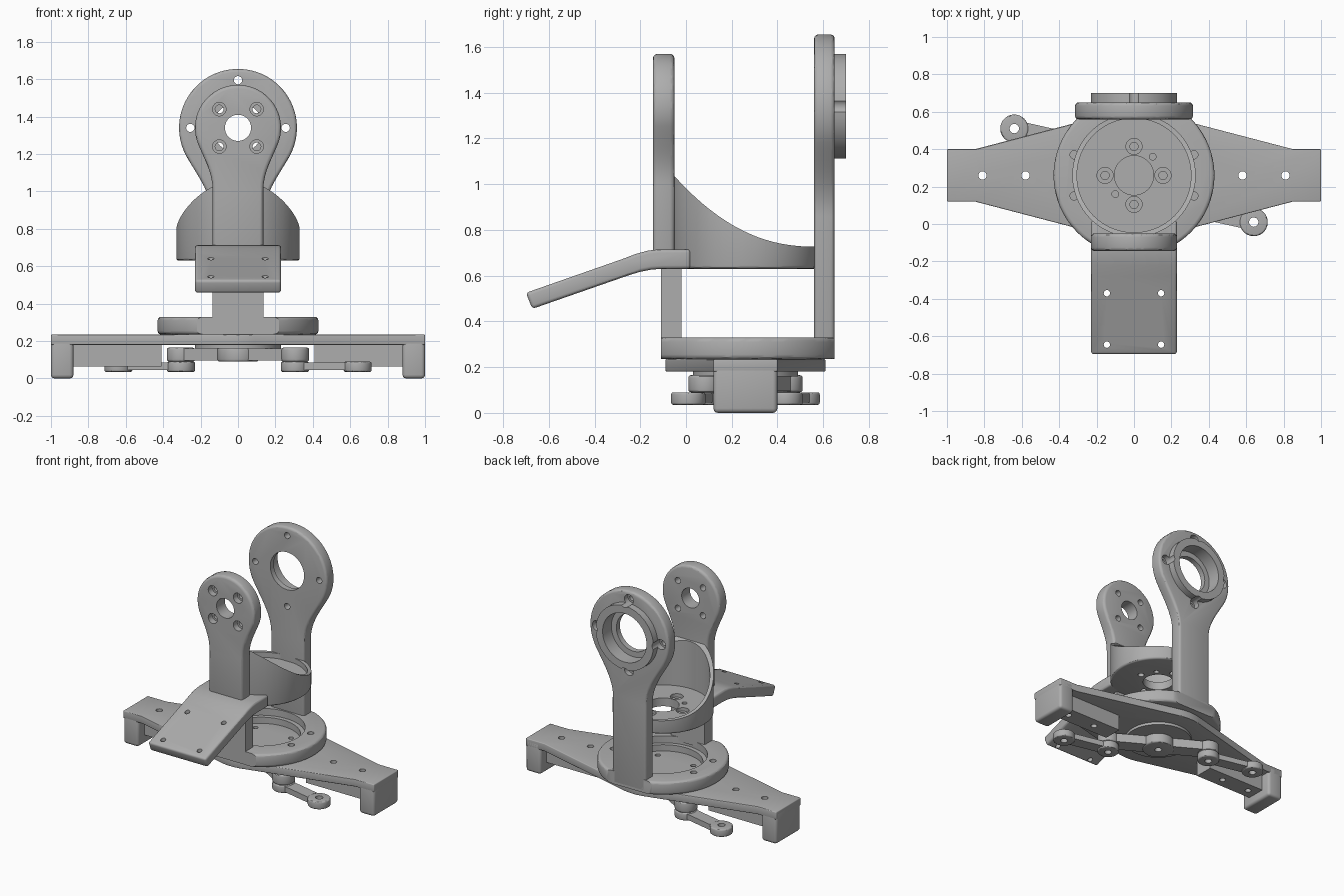
import bpy, bmesh
from math import sin, cos, pi, radians, atan2, hypot
from mathutils import Vector

cube = bpy.data.objects.get("Cube")
if cube:
    bpy.data.objects.remove(cube, do_unlink=True)

grey = bpy.data.materials.new("machined grey")
grey.use_nodes = True
grey.diffuse_color = (0.42, 0.42, 0.42, 1)
grey.node_tree.nodes["Principled BSDF"].inputs["Base Color"].default_value = (0.42, 0.42, 0.42, 1)

CY = 0.26   # turntable axis
HZ = 1.34   # upper bearing axis


def arc(cx, cy, r, a0=0, a1=360, n=64):
    """Points along an arc; a full circle leaves out the repeated end."""
    count = n if a1 - a0 == 360 else n + 1
    return [(cx + r * cos(radians(a0 + (a1 - a0) * i / n)),
             cy + r * sin(radians(a0 + (a1 - a0) * i / n))) for i in range(count)]


def apply(ob, mod):
    bpy.context.view_layer.objects.active = ob
    bpy.ops.object.modifier_apply(modifier=mod.name)


def extrude(name, pts, axis, lo, hi, bevel=0.0):
    """Profile pushed along an axis: X takes (y,z), Y takes (x,z), Z takes (x,y)."""
    place = {"X": lambda a, b, t: (t, a, b),
             "Y": lambda a, b, t: (a, t, b),
             "Z": lambda a, b, t: (a, b, t)}[axis]
    bm = bmesh.new()
    low = [bm.verts.new(place(a, b, lo)) for a, b in pts]
    high = [bm.verts.new(place(a, b, hi)) for a, b in pts]
    bm.faces.new(low)
    bm.faces.new(high)
    for i in range(len(pts)):
        j = (i + 1) % len(pts)
        bm.faces.new((low[i], low[j], high[j], high[i]))
    bmesh.ops.recalc_face_normals(bm, faces=bm.faces)
    mesh = bpy.data.meshes.new(name)
    bm.to_mesh(mesh)
    bm.free()
    mesh.materials.append(grey)
    ob = bpy.data.objects.new(name, mesh)
    bpy.context.collection.objects.link(ob)
    if bevel:
        mod = ob.modifiers.new("rounding", "BEVEL")
        mod.width, mod.segments, mod.angle_limit = bevel, 3, radians(40)
        apply(ob, mod)
    return ob


def combine(ob, other, operation="DIFFERENCE"):
    mod = ob.modifiers.new("combine", "BOOLEAN")
    mod.operation, mod.object, mod.solver = operation, other, "EXACT"
    apply(ob, mod)
    bpy.data.objects.remove(other, do_unlink=True)


def drill(ob, axis, a, b, r, lo, hi, n=24):
    combine(ob, extrude("drill", arc(a, b, r, n=n), axis, lo, hi))


def box(x0, x1, y0, y1):
    return [(x0, y0), (x1, y0), (x1, y1), (x0, y1)]


def paddle(r, half, z0, neck, angle, pull):
    """Straight stem flaring into a round head."""
    a = Vector((half, neck))
    d = Vector((r * cos(radians(angle)), HZ + r * sin(radians(angle))))
    b = a + Vector((0, pull))
    c = d - pull * Vector((-sin(radians(angle)), cos(radians(angle))))
    flare = []
    for i in range(12):
        t = i / 12
        p = (1 - t) ** 3 * a + 3 * t * (1 - t) ** 2 * b + 3 * t * t * (1 - t) * c + t ** 3 * d
        flare.append((p.x, p.y))
    side = [(half, z0)] + flare
    return side + arc(0, HZ, r, angle, 180 - angle) + [(-x, z) for x, z in reversed(side)]


def bar(p, q, w):
    """Rectangle of half-width w running from p to q."""
    p, q = Vector(p), Vector(q)
    n = (q - p).normalized().orthogonal() * w
    return [tuple(v) for v in (p + n, q + n, q - n, p - n)]


# Base plate with tapered arms, end feet and underside ribs
right = [(1, 0.12), (1, 0.4), (0.85, 0.4)]
outline = right + arc(0, CY, 0.35, 75, 105, 16) + [(-0.85, 0.4), (-1, 0.4), (-1, 0.12), (-0.85, 0.12)]
outline += arc(0, CY, 0.35, 255, 285, 16) + [(0.85, 0.12)]
base = extrude("base_plate", outline, "Z", 0.18, 0.235, 0.006)
for s, side in ((1, "left"), (-1, "right")):
    for x in (0.58, 0.81):
        drill(base, "Z", s * x, CY, 0.022, 0.1, 0.3)
    extrude(side + "_foot", box(*sorted((s * 0.88, s)), 0.12, 0.4), "Z", 0, 0.233, 0.02)
    rib = extrude(side + "_rib", box(*sorted((s * 0.41, s * 0.89)), 0.19, 0.33), "Z", 0.065, 0.185)
    for x in (0.58, 0.81):
        drill(rib, "Z", s * x, CY, 0.022, 0, 0.3)
for i in range(4):
    a = pi / 4 + i * pi / 2
    drill(base, "Z", 0.2 * cos(a), CY + 0.2 * sin(a), 0.018, 0.1, 0.3)

# Turntable ring with flats front and back
ring = extrude("turntable_ring", arc(0, CY, 0.43, n=96), "Z", 0.235, 0.33, 0.02)
combine(ring, extrude("front_flat", box(-0.6, 0.6, -0.4, -0.11), "Z", 0.1, 0.5))
combine(ring, extrude("back_flat", box(-0.6, 0.6, 0.65, 0.9), "Z", 0.1, 0.5))
drill(ring, "Z", 0, CY, 0.26, 0.1, 0.5, 64)
drill(ring, "Z", 0, CY, 0.29, 0.28, 0.5, 64)
for sx in (-1, 1):
    for sy in (-1, 1):
        drill(ring, "Z", sx * 0.32, CY + sy * 0.11, 0.022, 0.1, 0.5)

# Hub, steering horn and the two links below the base
extrude("lower_hub", arc(0, CY, 0.23), "Z", 0.16, 0.19)
ends = [(-0.305, 0.435), (0.305, 0.085)]
tips = [(-0.64, 0.51), (0.64, 0.01)]
horn = extrude("steering_horn", bar(*ends, 0.055), "Z", 0.095, 0.16)
for (x, y), r in ((ends[0], 0.075), (ends[1], 0.075), ((0, CY), 0.11)):
    combine(horn, extrude("boss", arc(x, y, r, n=48), "Z", 0.09, 0.165, 0.012), "UNION")
    drill(horn, "Z", x, y, 0.025, 0, 0.3)
for end, tip, name in zip(ends, tips, ("right_link", "left_link")):
    link = extrude(name, bar(end, tip, 0.045), "Z", 0.045, 0.085)
    for x, y in (end, tip):
        combine(link, extrude("boss", arc(x, y, 0.075, n=48), "Z", 0.035, 0.09, 0.01), "UNION")
        drill(link, "Z", x, y, 0.025, 0, 0.2)

# Rear post with bearing housing
rear = extrude("rear_post", paddle(0.315, 0.135, 0.235, 0.86, -30, 0.12), "Y", 0.56, 0.65, 0.018)
collar = extrude("bearing_collar", arc(0, HZ, 0.23), "Y", 0.648, 0.7)
drill(collar, "Y", 0, HZ, 0.175, 0.5, 0.8, 64)
drill(rear, "Y", 0, HZ, 0.175, 0.6, 0.8, 64)
drill(rear, "Y", 0, HZ, 0.135, 0.4, 0.8, 64)
for i in range(4):
    x, z = 0.255 * cos(i * pi / 2), HZ + 0.255 * sin(i * pi / 2)
    drill(rear, "Y", x, z, 0.022, 0.4, 0.8)
    drill(rear, "Y", x, z, 0.036, 0.61, 0.8)
    drill(collar, "Y", x, z, 0.036, 0.4, 0.8)

# Front post below the cradle
extrude("front_lower_post", box(-0.135, 0.135, -0.11, -0.02), "Z", 0.3, 0.64)

# Front paddle with counterbored bolt holes
front = extrude("front_paddle", paddle(0.23, 0.135, 0.64, 1.0, -22, 0.1), "Y", -0.145, -0.05, 0.02)
drill(front, "Y", 0, HZ, 0.07, -0.4, 0.2, 48)
for sx in (-1, 1):
    for sz in (-1, 1):
        drill(front, "Y", sx * 0.1, HZ + sz * 0.1, 0.022, -0.4, 0.2)
        drill(front, "Y", sx * 0.1, HZ + sz * 0.1, 0.036, -0.4, -0.1)

# Cradle: round cup with a swept rim and bored floor
cradle = extrude("cradle", arc(0, CY, 0.33, n=96), "Z", 0.63, 1.2, 0.015)
drill(cradle, "Z", 0, CY, 0.305, 0.69, 1.4, 96)
sweep = [(-0.3, 1.04), (-0.05, 1.035)]
for i in range(1, 21):
    t = i / 20
    sweep.append((-0.05 + 0.61 * t, 0.727 + 0.308 * (1 - t) ** 2.2))
sweep += [(0.9, 0.727), (0.9, 1.5), (-0.3, 1.5)]
combine(cradle, extrude("rim_cut", sweep, "X", -0.6, 0.6))
combine(cradle, extrude("back_cut", box(-0.6, 0.6, 0.561, 0.9), "Z", 0.4, 1.5))
drill(cradle, "Z", 0, CY, 0.105, 0.4, 1, 48)
for i in range(4):
    x, y = 0.155 * cos(i * pi / 2), CY + 0.155 * sin(i * pi / 2)
    drill(cradle, "Z", x, y, 0.022, 0.4, 1)
    drill(cradle, "Z", x, y, 0.043, 0.665, 1)
for s in (-1, 1):
    drill(cradle, "Z", s * 0.1, CY + s * 0.1, 0.018, 0.4, 1)

# Bent front plate with four screw holes
bend = [(0.02, 0.715), (-0.12, 0.715), (-0.165, 0.71), (-0.22, 0.695), (-0.28, 0.672), (-0.70, 0.525),
        (-0.672, 0.455), (-0.25, 0.602), (-0.2, 0.617), (-0.15, 0.627), (-0.1, 0.63), (0.02, 0.63)]
plate = extrude("front_plate", bend, "X", -0.23, 0.23, 0.015)
drill(plate, "Z", 0, CY, 0.306, 0.5, 1, 96)
for sx in (-1, 1):
    for y in (-0.37, -0.645):
        drill(plate, "Z", sx * 0.145, y, 0.017, 0.2, 1)

# Smooth the round faces and keep the edges crisp
bpy.ops.object.select_all(action="DESELECT")
for ob in bpy.context.scene.objects:
    if ob.type == "MESH":
        ob.select_set(True)
        bpy.context.view_layer.objects.active = ob
bpy.ops.object.shade_smooth_by_angle(angle=radians(30))
